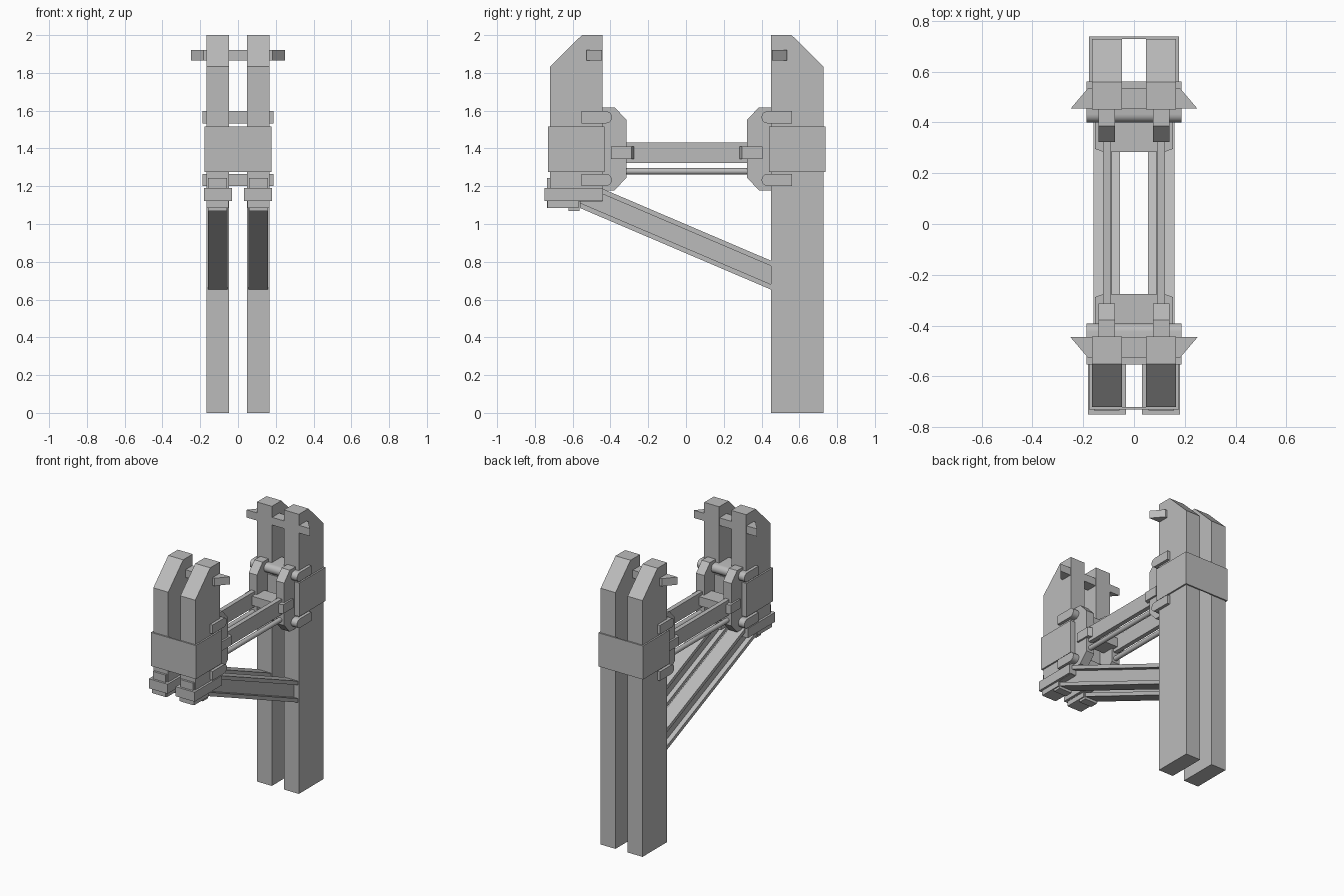
import bpy, bmesh, math
from mathutils import Vector

cube = bpy.data.objects.get("Cube")
if cube:
    bpy.data.objects.remove(cube, do_unlink=True)

grey = bpy.data.materials.new("plain_grey")
grey.use_nodes = True
colour = (0.5, 0.5, 0.5, 1)
grey.diffuse_color = colour
grey.node_tree.nodes["Principled BSDF"].inputs["Base Color"].default_value = colour

MID = 0.004   # the two towers mirror about this y


def extrude(name, points, along, smooth=False):
    """Cap a flat outline and sweep it along a vector."""
    bm = bmesh.new()
    face = bm.faces.new([bm.verts.new(p) for p in points])
    swept = bmesh.ops.extrude_face_region(bm, geom=[face])["geom"]
    verts = [v for v in swept if isinstance(v, bmesh.types.BMVert)]
    bmesh.ops.translate(bm, verts=verts, vec=Vector(along))
    bmesh.ops.recalc_face_normals(bm, faces=bm.faces)
    mesh = bpy.data.meshes.new(name)
    bm.to_mesh(mesh)
    bm.free()
    mesh.materials.append(grey)
    obj = bpy.data.objects.new(name, mesh)
    bpy.context.collection.objects.link(obj)
    if smooth:
        bpy.ops.object.select_all(action="DESELECT")
        obj.select_set(True)
        bpy.context.view_layer.objects.active = obj
        bpy.ops.object.shade_smooth_by_angle(angle=math.radians(40))
    return obj


def side_profile(name, yz, x0, x1, smooth=False):
    return extrude(name, [(x0, y, z) for y, z in yz], (x1 - x0, 0, 0), smooth)


def plan_profile(name, xy, z0, z1):
    return extrude(name, [(x, y, z0) for x, y in xy], (0, 0, z1 - z0))


def box(name, x0, x1, y0, y1, z0, z1):
    return plan_profile(name, [(x0, y0), (x1, y0), (x1, y1), (x0, y1)], z0, z1)


def mirrored(x0, x1):
    """The left and right spans of a paired part."""
    return (("left", x0, x1), ("right", -x1, -x0))


# Towers: d is the distance outward from the middle
for end, s, foot in (("front", -1, 1.12), ("back", 1, 0)):
    def Y(d):
        return MID + s * d

    for side, x0, x1 in mirrored(0.048, 0.166):
        post = [(0.447, foot), (0.724, foot), (0.724, 1.833), (0.555, 2), (0.447, 2)]
        side_profile(f"{end}_{side}_post", [(Y(d), z) for d, z in post], x0, x1)

    # Thin band wrapped round both posts
    for d0, d1, part in ((0.724, 0.734, "outer"), (0.436, 0.447, "inner")):
        box(f"{end}_band_{part}", -0.177, 0.177, Y(d0), Y(d1), 1.275, 1.515)
    for side, x0, x1 in mirrored(0.166, 0.177):
        box(f"{end}_band_{side}", x0, x1, Y(0.44), Y(0.73), 1.275, 1.515)

    # Horn bar with tapered tips near the top
    horn = [(-0.25, 0.45), (0.25, 0.45), (0.182, 0.53), (-0.182, 0.53)]
    plan_profile(f"{end}_horn_bar", [(x, Y(d)) for x, d in horn], 1.865, 1.92)

    # Round-nosed cross bars above and below the band
    for label, zc in (("upper", 1.565), ("lower", 1.233)):
        r = 0.032
        nose = [(0.428 - r * math.sin(a), zc + r * math.cos(a))
                for a in [math.pi * i / 10 for i in range(11)]]
        outline = nose + [(0.557, zc - r), (0.557, zc + r)]
        side_profile(f"{end}_{label}_cross_bar",
                     [(Y(d), z) for d, z in outline], -0.187, 0.187, True)

    # Chamfered ear plates
    ear = [(0.447, 1.618), (0.382, 1.618), (0.318, 1.55),
           (0.318, 1.247), (0.382, 1.178), (0.447, 1.178)]
    for side, x0, x1 in mirrored(0.075, 0.14):
        side_profile(f"{end}_{side}_ear", [(Y(d), z) for d, z in ear], x0, x1)

    # Tie plate through the ears
    tie = [(-0.153, 0.402), (-0.153, 0.292), (-0.122, 0.28),
           (0.122, 0.28), (0.153, 0.292), (0.153, 0.402)]
    plan_profile(f"{end}_tie_plate", [(x, Y(d)) for x, d in tie], 1.345, 1.41)

# Horizontal beams and the thin rods under them
for side, x0, x1 in mirrored(0.09, 0.122):
    box(f"{side}_beam", x0, x1, -0.33, 0.34, 1.322, 1.432)
    ring = [2 * math.pi * i / 16 for i in range(16)]
    xc = (x0 + x1) / 2
    extrude(f"{side}_rod",
            [(xc + 0.017 * math.cos(a), -0.33, 1.279 + 0.017 * math.sin(a)) for a in ring],
            (0, 0.67, 0), True)


# Diagonal I-section braces
def brace_layer(name, low, high, x0, x1):
    ya, yb, slope = -0.56, 0.46, -0.427
    drop = slope * (yb - ya)
    za = 1.084
    side_profile(name, [(ya, za + low), (yb, za + drop + low),
                        (yb, za + drop + high), (ya, za + high)], x0, x1)


for side, x0, x1 in mirrored(0.055, 0.16):
    xc = (x0 + x1) / 2
    brace_layer(f"{side}_brace_bottom_flange", 0, 0.028, x0, x1)
    brace_layer(f"{side}_brace_web", 0.028, 0.125, xc - 0.018, xc + 0.018)
    brace_layer(f"{side}_brace_top_flange", 0.125, 0.153, x0, x1)

# Foot clamps under the short front posts
for side, x0, x1 in mirrored(0.032, 0.181):
    box(f"{side}_foot_clamp", x0, x1, -0.75, -0.44, 1.122, 1.19)
for side, x0, x1 in mirrored(0.058, 0.158):
    box(f"{side}_clamp_strap", x0, x1, -0.735, -0.7, 1.086, 1.243)
    box(f"{side}_foot_pad", x0, x1, -0.622, -0.565, 1.07, 1.125)
for side, x0, x1 in mirrored(0.05, 0.166):
    box(f"{side}_foot_plate", x0, x1, -0.733, -0.57, 1.086, 1.122)
